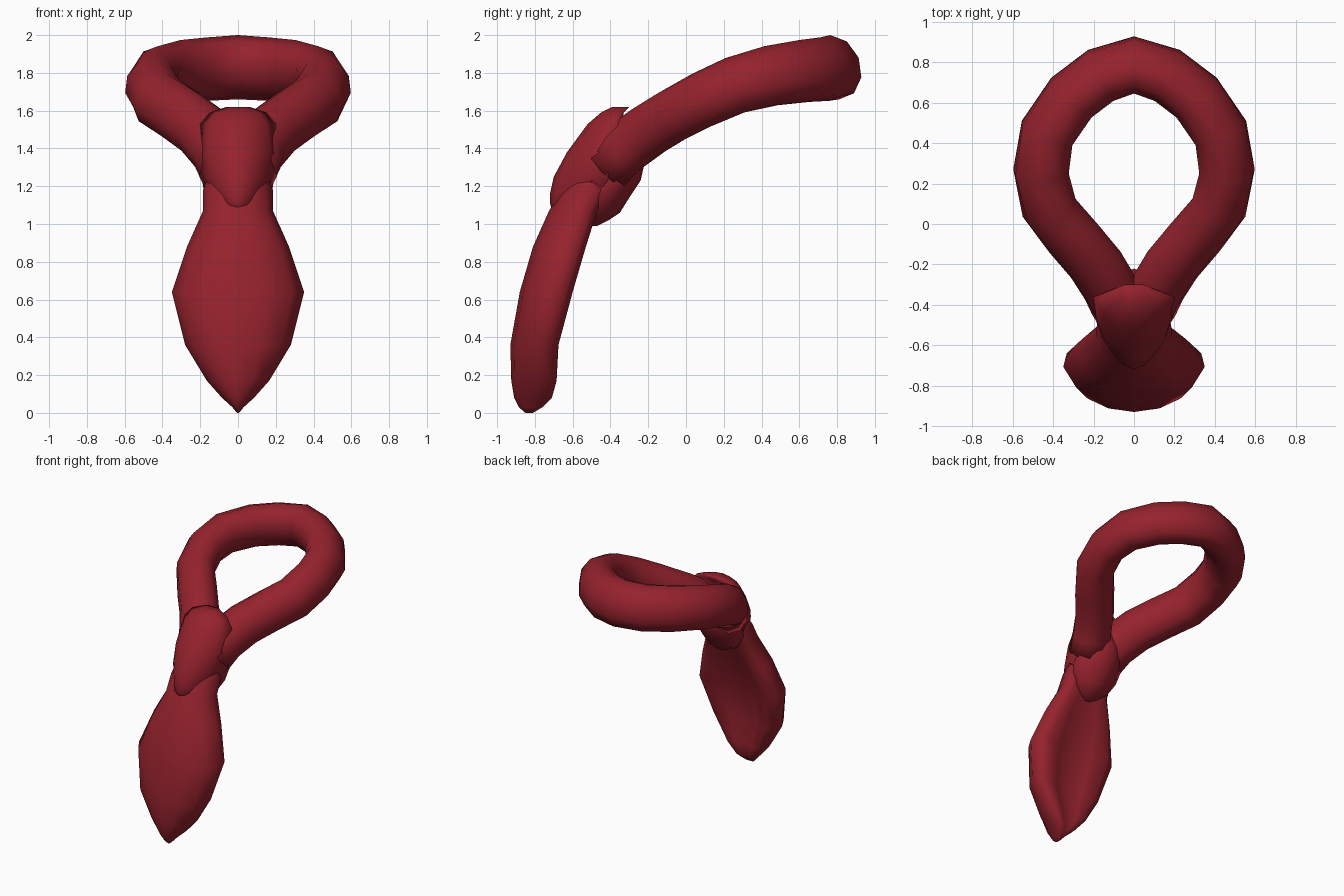
import bpy, bmesh, math
from mathutils import Vector

if "Cube" in bpy.data.objects:
    bpy.data.objects.remove(bpy.data.objects["Cube"])

red = bpy.data.materials.new("red_cloth")
red.diffuse_color = (0.30, 0.016, 0.026, 1)
red.use_nodes = True
red.node_tree.nodes["Principled BSDF"].inputs["Base Color"].default_value = red.diffuse_color


def loft(name, rings):
    """Skin a list of equal-length point rings, cap both ends, shade smooth."""
    bm = bmesh.new()
    vs = [[bm.verts.new(p) for p in r] for r in rings]
    n = len(vs[0])
    for a, b in zip(vs, vs[1:]):
        for i in range(n):
            j = (i + 1) % n
            bm.faces.new((a[i], a[j], b[j], b[i]))
    bm.faces.new(vs[0])
    bm.faces.new(vs[-1][::-1])
    bmesh.ops.recalc_face_normals(bm, faces=bm.faces)
    for f in bm.faces:
        f.smooth = True
    me = bpy.data.meshes.new(name)
    bm.to_mesh(me)
    bm.free()
    me.materials.append(red)
    ob = bpy.data.objects.new(name, me)
    bpy.context.collection.objects.link(ob)
    return ob


def mirrored(half, z):
    """Close a half section (first and last points on x = 0) across x = 0."""
    return [(x, y, z) for x, y in half] + [(-x, y, z) for x, y in half[-2:0:-1]]


# Collar loop: oval tube swept along a mirrored path, its top leaning inward
half = [(0.07, -0.42, 1.31), (0.11, -0.33, 1.40), (0.19, -0.20, 1.495),
        (0.30, -0.07, 1.575), (0.42, 0.08, 1.655), (0.46, 0.26, 1.735),
        (0.43, 0.45, 1.785), (0.31, 0.625, 1.81), (0.165, 0.735, 1.82)]
path = [Vector(p) for p in half] + [Vector((0, 0.787, 1.83))]
path += [Vector((-x, y, z)) for x, y, z in reversed(half)]
lean = math.radians(22)
rings = []
for i, c in enumerate(path):
    t = (path[min(i + 1, len(path) - 1)] - path[max(i - 1, 0)]).normalized()
    out = Vector((t.y, -t.x, 0)).normalized()
    up = out.cross(t).normalized()
    o2 = out * math.cos(lean) + up * math.sin(lean)
    u2 = up * math.cos(lean) - out * math.sin(lean)
    rise = 0.155 + 0.02 * max(0, out.y)
    rings.append([c + o2 * 0.137 * math.cos(k * math.pi / 5)
                  + u2 * rise * math.sin(k * math.pi / 5) for k in range(10)])
loft("collar_loop", rings)

# Knot: (z, half width, front y, back y), wedge-shaped in plan
rings = []
for z, w, f, b in [(1.62, 0.06, -0.39, -0.30), (1.59, 0.15, -0.45, -0.33),
                   (1.53, 0.20, -0.52, -0.34), (1.38, 0.22, -0.63, -0.36),
                   (1.25, 0.205, -0.70, -0.38), (1.16, 0.16, -0.72, -0.42),
                   (1.11, 0.13, -0.72, -0.50), (1.07, 0.05, -0.71, -0.60)]:
    d = b - f
    rings.append(mirrored([(0, f), (w * 0.4, f + d * 0.1), (w * 0.75, f + d * 0.4),
                           (w, b - d * 0.12), (w * 0.8, b), (0, b)], z))
loft("knot", rings)

# Diamond wrap closing the back of the knot
rings = []
for z, w, f, b in [(1.42, 0.06, -0.40, -0.25), (1.32, 0.15, -0.45, -0.22),
                   (1.23, 0.19, -0.50, -0.24), (1.14, 0.175, -0.52, -0.30),
                   (1.06, 0.13, -0.54, -0.35), (1.02, 0.08, -0.54, -0.41),
                   (0.99, 0.02, -0.54, -0.47)]:
    rings.append(mirrored([(0, f), (w * 0.9, f), (w, f + (b - f) * 0.5),
                           (w * 0.55, b + (f - b) * 0.17), (0, b)], z))
loft("knot_back", rings)

# Blade: (z, half width, front y, rim back y, hollow depth behind)
rings = []
for z, w, f, b, h in [(1.28, 0.15, -0.60, -0.40, 0.0), (1.18, 0.185, -0.66, -0.42, 0.0),
                      (1.07, 0.185, -0.725, -0.47, 0.0), (0.88, 0.27, -0.81, -0.53, 0.04),
                      (0.64, 0.35, -0.88, -0.60, 0.07), (0.36, 0.28, -0.93, -0.675, 0.06),
                      (0.17, 0.165, -0.925, -0.685, 0.03), (0.08, 0.085, -0.91, -0.71, 0.01),
                      (0.03, 0.03, -0.885, -0.76, 0.0), (0.0, 0.006, -0.85, -0.81, 0.0)]:
    d = b - f
    rings.append(mirrored([(0, f), (w * 0.45, f + d * 0.07), (w * 0.82, f + d * 0.26),
                           (w, f + d * 0.62), (w * 0.95, b - d * 0.14), (w * 0.75, b),
                           (w * 0.4, b - h * 0.6), (0, b - h)], z))
loft("blade", rings)
